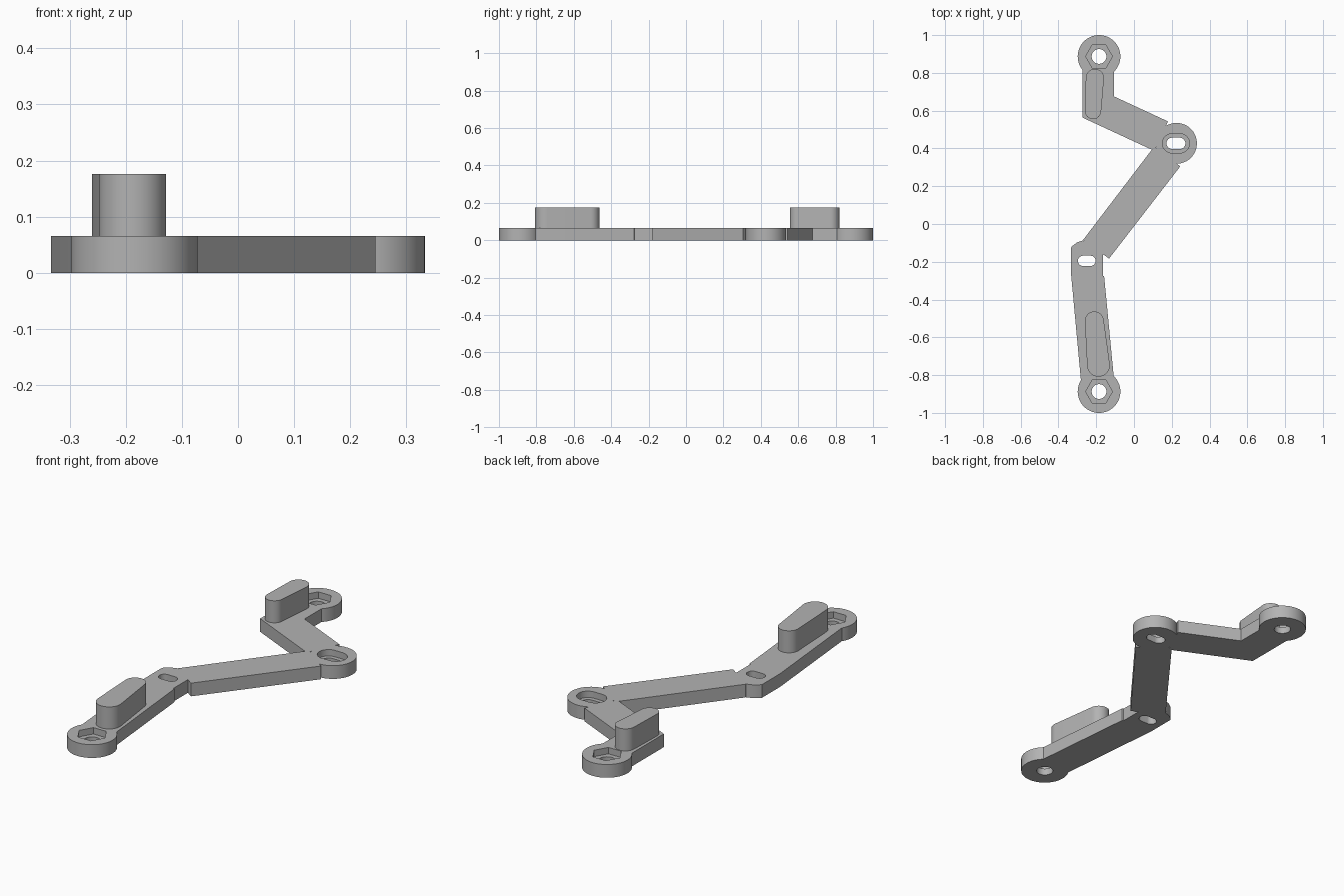
import bpy, bmesh, math
from mathutils import geometry

cube = bpy.data.objects.get("Cube")
if cube:
    bpy.data.objects.remove(cube, do_unlink=True)

H = 0.066          # plate thickness
POST_TOP = 0.176   # top of the posts
FLOOR = 0.034      # floor of the recesses

grey = bpy.data.materials.new("plain grey")
grey.use_nodes = True
grey.diffuse_color = (0.45, 0.45, 0.45, 1)
grey.node_tree.nodes["Principled BSDF"].inputs["Base Color"].default_value = grey.diffuse_color


def circle(x, y, r, n=64):
    return [(x + r * math.cos(2 * math.pi * i / n), y + r * math.sin(2 * math.pi * i / n))
            for i in range(n)]


def capsule(x1, y1, r1, x2, y2, r2):
    pts = circle(x1, y1, r1) + circle(x2, y2, r2)
    return [pts[i] for i in geometry.convex_hull_2d(pts)]


def slot(x, y, half, r):
    return capsule(x - half + r, y, r, x + half - r, y, r)


def prism(name, outline, z0=0.0, z1=H):
    bm = bmesh.new()
    face = bm.faces.new([bm.verts.new((x, y, z0)) for x, y in outline])
    top = bmesh.ops.extrude_face_region(bm, geom=[face])["geom"]
    bmesh.ops.translate(bm, vec=(0, 0, z1 - z0),
                        verts=[v for v in top if isinstance(v, bmesh.types.BMVert)])
    bmesh.ops.recalc_face_normals(bm, faces=bm.faces)
    mesh = bpy.data.meshes.new(name)
    bm.to_mesh(mesh)
    bm.free()
    mesh.materials.append(grey)
    obj = bpy.data.objects.new(name, mesh)
    bpy.context.collection.objects.link(obj)
    return obj


def combine(body, other, operation):
    mod = body.modifiers.new("boolean", "BOOLEAN")
    mod.operation, mod.solver, mod.object = operation, "EXACT", other
    bpy.context.view_layer.objects.active = body
    bpy.ops.object.modifier_apply(modifier=mod.name)
    bpy.data.objects.remove(other, do_unlink=True)


def smooth(obj):
    bpy.ops.object.select_all(action="DESELECT")
    obj.select_set(True)
    bpy.context.view_layer.objects.active = obj
    bpy.ops.object.shade_smooth_by_angle(angle=math.radians(30))


END_X, END_Y = -0.185, 0.887
ELBOW = (0.225, 0.427)
KNEE = (-0.25, -0.195)

# Zigzag plate: middle arm joined with the other arms and round ends
plate = prism("bracket_plate", [(-0.27, -0.085), (-0.132, -0.183), (0.245, 0.305), (0.107, 0.41)])
lower_arm = [(-0.325, -0.115), (-0.333, -0.124), (-0.333, -0.267), (-0.278, -0.86),
             (-0.105, -0.86), (-0.108, -0.80), (-0.158, -0.277), (-0.165, -0.275),
             (-0.165, -0.155), (-0.2, -0.12), (-0.27, -0.087), (-0.3, -0.097)]
upper_arm = [(-0.272, 0.563), (-0.272, 0.83), (-0.105, 0.83), (-0.105, 0.675),
             (0.18, 0.543), (0.108, 0.387)]
for name, outline in (("lower_arm", lower_arm), ("upper_arm", upper_arm),
                      ("elbow_end", circle(*ELBOW, 0.108)),
                      ("back_end", circle(END_X, END_Y, 0.113)),
                      ("front_end", circle(END_X, -END_Y, 0.113))):
    combine(plate, prism(name, outline), "UNION")

# Bolt holes with hexagonal recesses
for side in (1, -1):
    combine(plate, prism("bolt_hole", circle(END_X, side * END_Y, 0.039, 48), -0.1, 0.2), "DIFFERENCE")
    combine(plate, prism("hex_recess", circle(END_X, side * END_Y, 0.071, 6), FLOOR, 0.2), "DIFFERENCE")

# Adjustment slots, the elbow one with a recess
combine(plate, prism("elbow_slot", slot(0.222, 0.427, 0.05, 0.03), -0.1, 0.2), "DIFFERENCE")
combine(plate, prism("elbow_recess", slot(0.222, 0.427, 0.072, 0.051), FLOOR, 0.2), "DIFFERENCE")
combine(plate, prism("knee_slot", slot(*KNEE, 0.047, 0.027), -0.1, 0.2), "DIFFERENCE")
smooth(plate)

# Tapered posts standing on the arms
smooth(prism("back_post", capsule(-0.207, 0.773, 0.048, -0.217, 0.598, 0.043), H, POST_TOP))
smooth(prism("front_post", capsule(-0.21, -0.513, 0.05, -0.188, -0.748, 0.06), H, POST_TOP))
